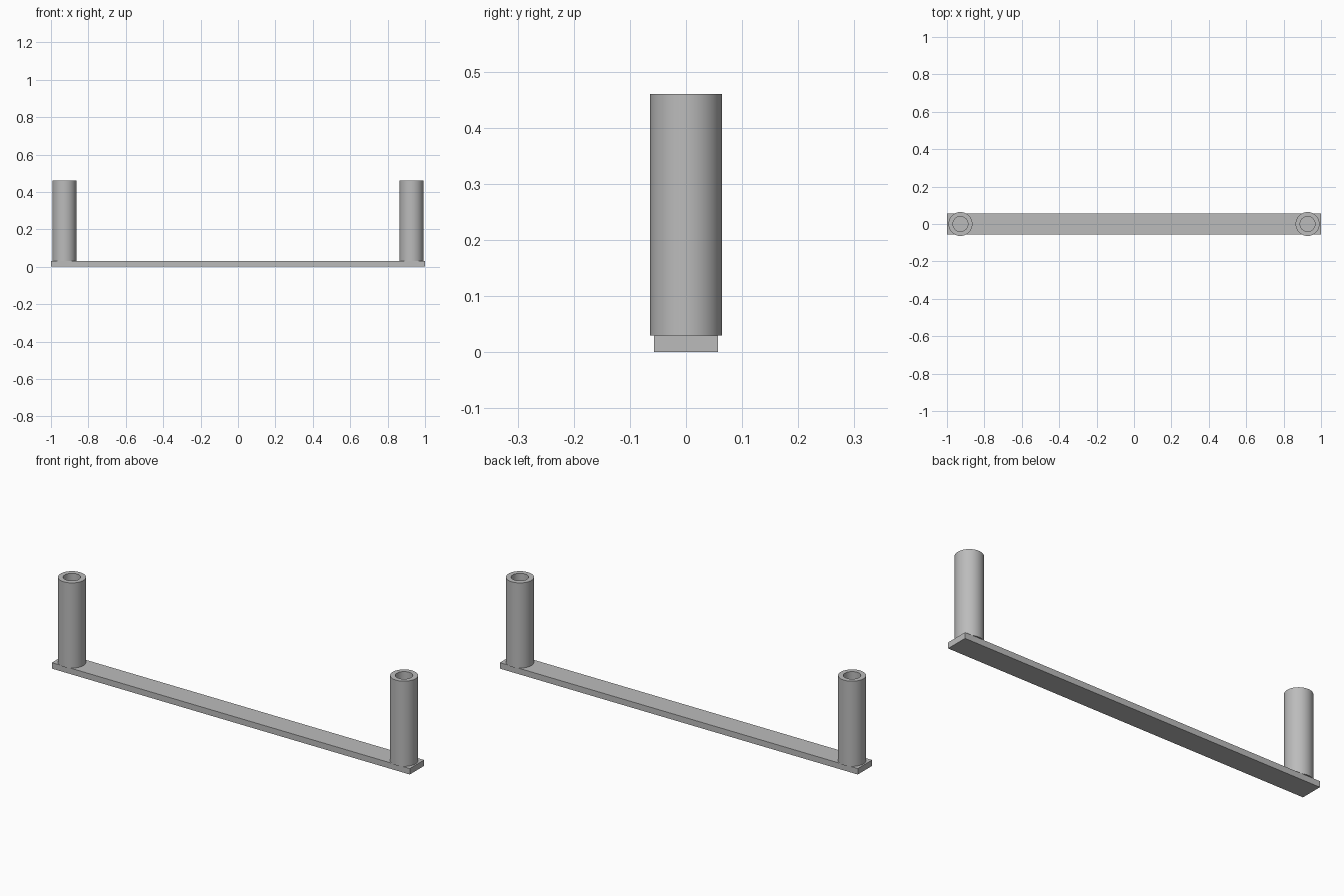
import bpy, bmesh, math

if "Cube" in bpy.data.objects:
    bpy.data.objects.remove(bpy.data.objects["Cube"])

metal = bpy.data.materials.new("grey metal")
metal.diffuse_color = (0.5, 0.5, 0.5, 1)
metal.use_nodes = True
metal.node_tree.nodes["Principled BSDF"].inputs["Base Color"].default_value = metal.diffuse_color


def add_object(name, bm):
    bmesh.ops.recalc_face_normals(bm, faces=bm.faces)
    mesh = bpy.data.meshes.new(name)
    bm.to_mesh(mesh)
    bm.free()
    mesh.materials.append(metal)
    obj = bpy.data.objects.new(name, mesh)
    bpy.context.collection.objects.link(obj)
    return obj


# Flat base bar
bm = bmesh.new()
bmesh.ops.create_cube(bm, size=1)
bmesh.ops.scale(bm, vec=(2, 0.114, 0.03), verts=bm.verts)
bmesh.ops.translate(bm, vec=(0, 0, 0.015), verts=bm.verts)
add_object("base_bar", bm)


# Hollow upright post: closed wall section turned around z
def tube(name, x, outer=0.064, inner=0.04, bottom=0.03, top=0.46, sides=64):
    bm = bmesh.new()
    section = [(inner, bottom), (outer, bottom), (outer, top), (inner, top)]
    verts = [bm.verts.new((r, 0, z)) for r, z in section]
    edges = [bm.edges.new((verts[i], verts[(i + 1) % 4])) for i in range(4)]
    bmesh.ops.spin(bm, geom=verts + edges, cent=(0, 0, 0), axis=(0, 0, 1),
                   angle=math.tau, steps=sides, use_merge=True)
    bmesh.ops.remove_doubles(bm, verts=bm.verts, dist=1e-5)
    obj = add_object(name, bm)
    obj.location.x = x
    bpy.ops.object.select_all(action='DESELECT')
    obj.select_set(True)
    bpy.context.view_layer.objects.active = obj
    bpy.ops.object.shade_smooth_by_angle(angle=math.radians(30))


tube("left_post", -0.928)
tube("right_post", 0.928)
